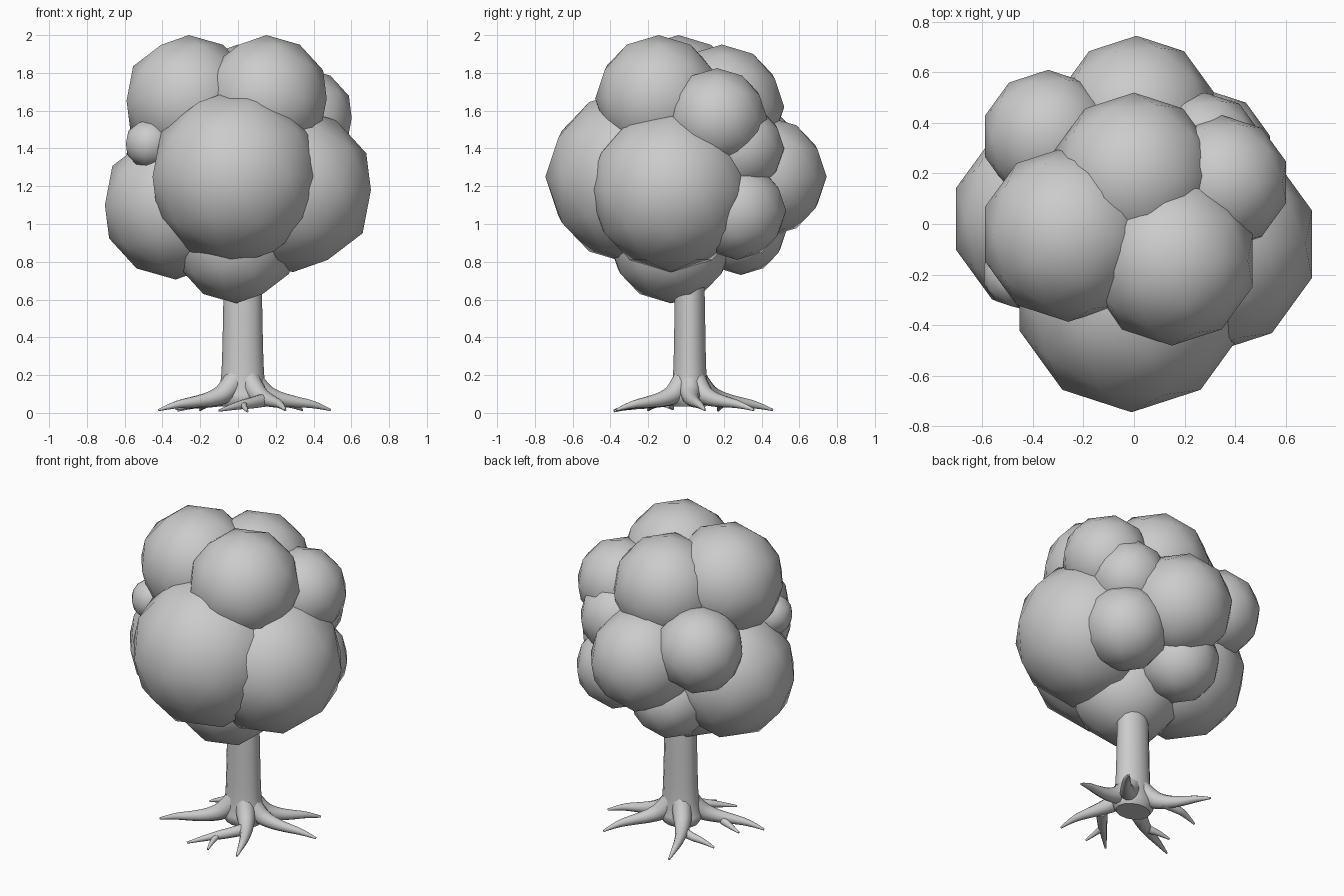
import bpy
from mathutils import Vector


def leaf_ball(x, y, z, r):
    bpy.ops.mesh.primitive_ico_sphere_add(subdivisions=2, radius=r, location=(x, y, z))
    ob = bpy.context.object
    ob.name = "leaf_clump"
    bpy.ops.object.shade_smooth()


def tube(name, pts, loc=(0, 0, 0), scale=(1, 1, 1), sides=3):
    """Tapered tube through (x, y, z, radius) points."""
    cu = bpy.data.curves.new(name, 'CURVE')
    cu.dimensions = '3D'
    cu.bevel_depth = 1.0
    cu.bevel_resolution = sides
    cu.use_fill_caps = True
    sp = cu.splines.new('NURBS')
    sp.points.add(len(pts) - 1)
    for p, (x, y, z, r) in zip(sp.points, pts):
        p.co = (x, y, z, 1)
        p.radius = r
    sp.order_u = 3
    sp.use_endpoint_u = True
    sp.resolution_u = 5
    ob = bpy.data.objects.new(name, cu)
    bpy.context.collection.objects.link(ob)
    ob.location = loc
    ob.scale = scale
    bpy.ops.object.select_all(action='DESELECT')
    ob.select_set(True)
    bpy.context.view_layer.objects.active = ob
    bpy.ops.object.convert(target='MESH')
    bpy.ops.object.shade_smooth()


# crown: overlapping low-poly balls (x, y, z, radius)
for ball in [
    (-0.01, -0.28, 1.25, 0.465),   # front
    (0.29, -0.08, 1.18, 0.435),    # right
    (-0.33, 0.02, 1.10, 0.394),    # left
    (-0.01, -0.08, 0.91, 0.33),    # underside
    (-0.26, -0.04, 1.653, 0.347),  # top left
    (0.15, -0.145, 1.664, 0.336),  # top right
    (0.00, 0.19, 1.62, 0.33),      # top back
    (0.35, 0.165, 1.56, 0.265),    # upper right
    (-0.34, 0.347, 1.37, 0.263),   # back left
    (-0.47, -0.20, 1.425, 0.13),   # small left
    (0.01, 0.425, 1.25, 0.32),     # back
    (0.28, 0.285, 1.40, 0.235),    # back right
    (0.29, 0.27, 1.07, 0.26),      # lower back right
    (-0.10, 0.29, 0.975, 0.245),   # lower back
]:
    leaf_ball(*ball)

# trunk: slightly oval, flaring at the foot
tube("trunk", [(0, 0, 0.80, 0.095), (0, 0, 0.6, 0.103), (0, 0, 0.4, 0.106), (0, 0, 0.2, 0.112),
               (0, 0, 0.12, 0.125), (0, 0, 0.07, 0.14), (0, 0, 0.035, 0.11)],
     loc=(0.025, 0.02, 0), scale=(1, 0.8, 1), sides=5)


# main roots: leave the trunk low down and taper out to the tips
def root(tx, ty, bend=0.0):
    base = Vector((0.025, 0.02))
    d = Vector((tx, ty)) - base
    side = Vector((-d.y, d.x)) * bend
    pts = []
    for t, z, r in [(0.08, 0.19, 0.06), (0.2, 0.11, 0.058), (0.38, 0.075, 0.042),
                    (0.6, 0.058, 0.03), (0.82, 0.045, 0.02), (1.0, 0.015, 0.006)]:
        p = base + d * t + side * (4 * t * (1 - t))
        pts.append((p.x, p.y, z, r))
    tube("root", pts)


root(-0.42, -0.20, 0.06)
root(0.34, 0.36, -0.06)
root(0.49, 0.10, -0.05)
root(0.25, -0.37, 0.08)
root(-0.20, 0.46, 0.08)

# side roots branching off the main ones
for pts in [
    [(0.13, -0.14, 0.065, 0.035), (0.06, -0.22, 0.05, 0.03), (0.0, -0.28, 0.04, 0.022), (-0.1, -0.38, 0.012, 0.006)],
    [(0.03, -0.24, 0.045, 0.02), (0.03, -0.31, 0.035, 0.016), (0.05, -0.38, 0.008, 0.006)],
    [(-0.08, 0.17, 0.065, 0.03), (-0.17, 0.19, 0.05, 0.026), (-0.25, 0.18, 0.04, 0.018), (-0.32, 0.17, 0.012, 0.006)],
    [(-0.20, -0.10, 0.05, 0.025), (-0.26, -0.08, 0.04, 0.018), (-0.33, -0.07, 0.02, 0.006)],
]:
    tube("side_root", pts)
